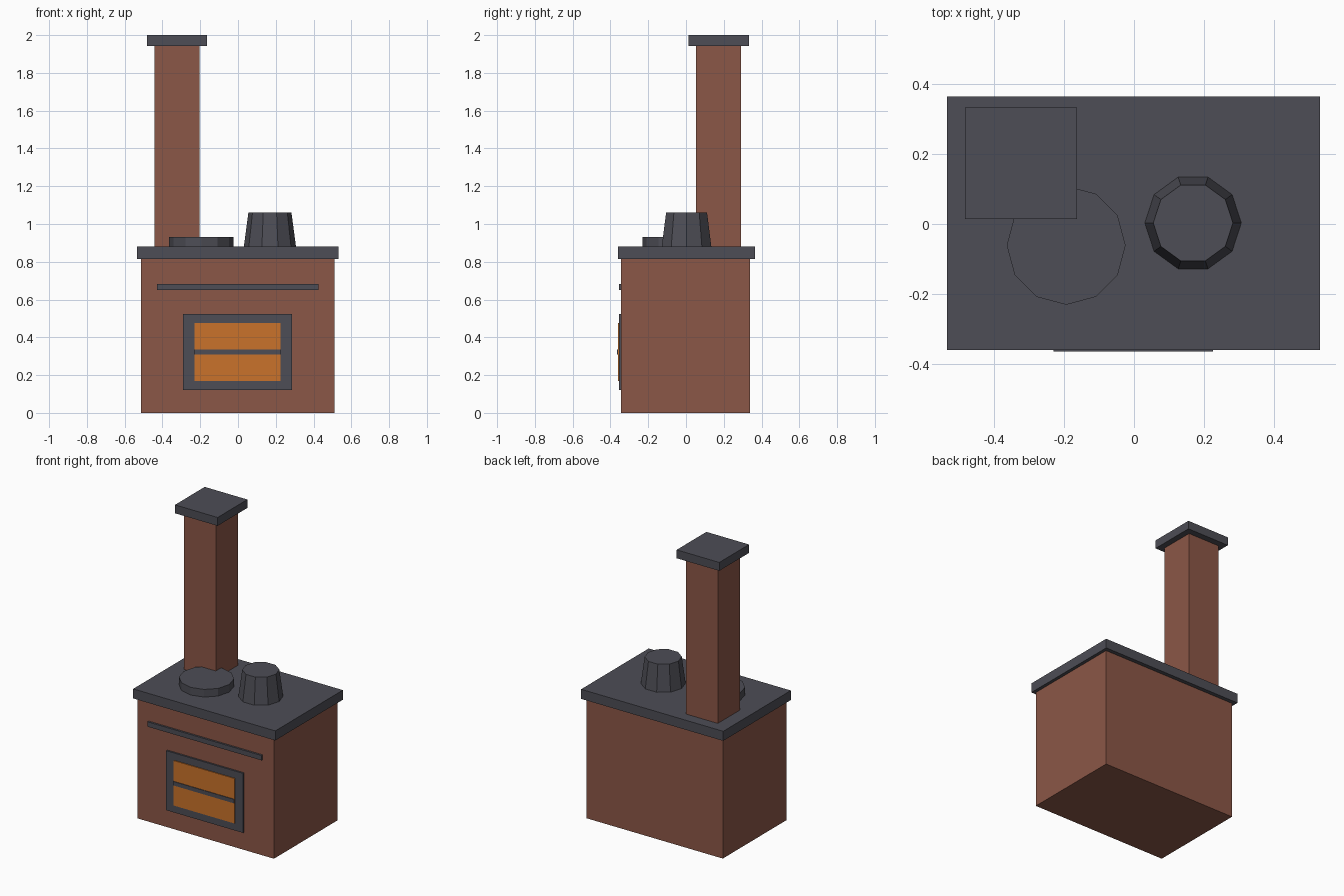
import bpy
import math

cube = bpy.data.objects.get("Cube")
if cube:
    bpy.data.objects.remove(cube, do_unlink=True)


def material(name, rgb):
    mat = bpy.data.materials.new(name)
    mat.use_nodes = True
    colour = (*rgb, 1.0)
    mat.diffuse_color = colour
    mat.node_tree.nodes["Principled BSDF"].inputs["Base Color"].default_value = colour
    return mat


brick = material("brick_red", (0.26, 0.095, 0.063))
iron = material("dark_iron", (0.075, 0.075, 0.092))
glow = material("fire_orange", (0.59, 0.17, 0.024))


def finish(obj, name, mat):
    obj.name = obj.data.name = name
    obj.data.materials.append(mat)
    return obj


def box(name, mat, x, y, z):
    """Box from (min, max) ranges on each axis."""
    bpy.ops.mesh.primitive_cube_add(size=1)
    obj = bpy.context.object
    for v in obj.data.vertices:
        v.co = [(r[0] + r[1]) / 2 + c * (r[1] - r[0]) for r, c in zip((x, y, z), v.co)]
    return finish(obj, name, mat)


def drum(name, mat, sides, r_bottom, r_top, x, y, z):
    """Low-poly round part, a corner pointing along x."""
    bpy.ops.mesh.primitive_cone_add(
        vertices=sides, radius1=r_bottom, radius2=r_top, depth=z[1] - z[0],
        location=(x, y, sum(z) / 2), rotation=(0, 0, math.pi / 2))
    return finish(bpy.context.object, name, mat)


# Stove body and top plate
box("stove_body", brick, (-0.513, 0.51), (-0.343, 0.338), (0, 0.815))
box("top_plate", iron, (-0.535, 0.532), (-0.36, 0.365), (0.815, 0.88))

# Chimney
box("chimney", brick, (-0.442, -0.204), (0.053, 0.29), (0.88, 1.943))
box("chimney_cap", iron, (-0.483, -0.163), (0.014, 0.333), (1.943, 2.0))

# Hotplate and pot
drum("hotplate", iron, 12, 0.17, 0.17, -0.194, -0.061, (0.88, 0.932))
drum("pot", iron, 10, 0.138, 0.114, 0.169, 0.003, (0.88, 1.06))

# Front rail and oven door
box("rail", iron, (-0.43, 0.426), (-0.356, -0.343), (0.65, 0.683))
box("door_frame", iron, (-0.291, 0.287), (-0.355, -0.343), (0.12, 0.524))
box("door_window", glow, (-0.23, 0.226), (-0.361, -0.355), (0.17, 0.475))
box("door_bar", iron, (-0.23, 0.226), (-0.365, -0.361), (0.308, 0.335))
